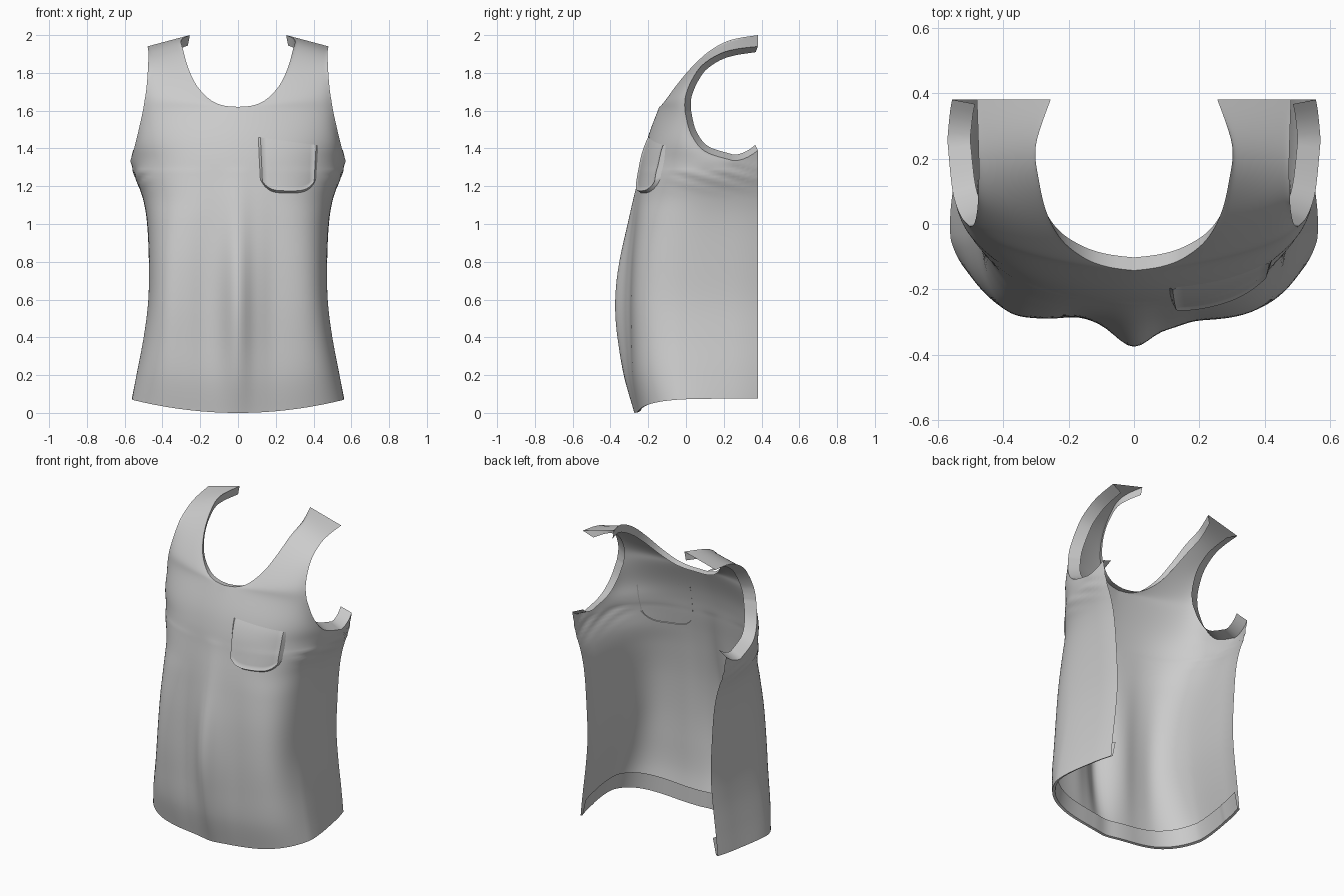
import bpy, bmesh, math
from mathutils import Vector
from mathutils.bvhtree import BVHTree

if "Cube" in bpy.data.objects:
    bpy.data.objects.remove(bpy.data.objects["Cube"])

# Row keys: front point (x,y,z), side point (x,y,z), roundness of the section
LOWER = [
    (0, -.255, 0, .582, .25, .075, 3.8), (0, -.285, .18, .545, .25, .22, 4.2),
    (0, -.293, .38, .506, .25, .40, 4.7), (0, -.295, .58, .480, .25, .59, 5.0),
    (0, -.288, .80, .476, .25, .80, 4.6), (0, -.272, 1.0, .484, .25, 1.0, 3.8),
    (0, -.258, 1.13, .504, .25, 1.13, 3.1), (0, -.240, 1.25, .543, .25, 1.25, 2.7),
    (0, -.228, 1.34, .568, .25, 1.335, 2.5)]
CHEST = [
    LOWER[-1], (0, -.216, 1.40, .554, .10, 1.385, 2.2),
    (0, -.193, 1.49, .530, .025, 1.48, 1.9), (0, -.142, 1.62, .503, -.006, 1.60, 1.55)]
STRAP = [
    CHEST[-1],
    (.08, -.131, 1.628, .495, -.006, 1.65, 1.5), (.15, -.105, 1.66, .487, .004, 1.70, 1.38),
    (.22, -.05, 1.735, .480, .035, 1.77, 1.2), (.265, .03, 1.83, .476, .085, 1.84, 1.1),
    (.29, .13, 1.92, .474, .17, 1.897, 1.05), (.30, .24, 1.975, .476, .26, 1.925, 1),
    (.255, .38, 2.0, .48, .38, 1.94, 1)]
NC, NS, SUB = 44, 5, 6


def spline(keys, sub):
    """Smooth interpolation through the row keys."""
    out = []
    for i in range(len(keys) - 1):
        p = [keys[max(0, min(len(keys) - 1, i + k))] for k in (-1, 0, 1, 2)]
        for s in range(sub):
            t = s / sub
            out.append([.5 * (2 * b + (c - a) * t + (2 * a - 5 * b + 4 * c - d) * t * t
                              + (3 * b - a - 3 * c + d) * t ** 3) for a, b, c, d in zip(*p)])
    return out + [list(keys[-1])]


def bump(v, mid, width):
    return math.exp(-((v - mid) / width) ** 2)


def folds(p):
    """Back taper, draped folds on the front, small creases under the arms."""
    x, y, z = p
    taper = .15 * max(0, 1 - z / .9) ** 2 + .03 * bump(z, .6, .4)
    x *= 1 - taper * max(0, y + .05) / .43
    drape = bump(z, .58, .48)
    front = max(0, min(1, (-y - .1) / .12))
    d = .08 * bump(x, .0, .08) + .012 * bump(x, -.38, .07) - .010 * bump(x, -.18, .06)
    d += .014 * bump(x, .12, .05)
    crease = .007 * math.sin(48 * z + 14 * y) * bump(z, 1.27, .07) * bump(abs(x), .53, .07)
    return Vector((x + math.copysign(crease, x), y - d * drape * front, z))


def section(k, sign, side):
    """One row from the front line to the side, evenly spaced."""
    x0, y0, z0, x1, y1, z1, n = k
    pts = []
    for i in range(301):
        th = math.pi / 2 * i / 300
        a = math.sin(th) ** (2 / n)
        b = 1 - max(0, math.cos(th)) ** (2 / n)
        pts.append(Vector((x0 + (x1 - x0) * a, y0 + (y1 - y0) * b,
                           z0 + (z1 - z0) * (a * a if side else a))))
    length = [0]
    for p, q in zip(pts, pts[1:]):
        length.append(length[-1] + (q - p).length)
    row, j = [], 0
    for c in range(NC + 1):
        target = length[-1] * c / NC
        while j < 299 and length[j + 1] < target:
            j += 1
        f = (target - length[j]) / max(1e-9, length[j + 1] - length[j])
        row.append(pts[j].lerp(pts[j + 1], min(1, f)))
    if side:
        lift = max(0, (z1 - 1.1) / .235) ** 2 * .055
        for c in range(1, NS + 1):
            s = c / NS
            row.append(Vector((x1 - .012 * s * s, .25 + .13 * s, z1 + lift * s * s)))
    return [folds((p.x * sign, p.y, p.z)) for p in row]


def add_grid(bm, rows):
    vs = [[bm.verts.new(p) for p in r] for r in rows]
    for r, q in zip(vs, vs[1:]):
        for i in range(min(len(r), len(q)) - 1):
            bm.faces.new((r[i], r[i + 1], q[i + 1], q[i]))


def finish(bm, name):
    bmesh.ops.remove_doubles(bm, verts=bm.verts, dist=.0004)
    bmesh.ops.recalc_face_normals(bm, faces=bm.faces)
    me = bpy.data.meshes.new(name)
    bm.to_mesh(me)
    ob = bpy.data.objects.new(name, me)
    bpy.context.collection.objects.link(ob)
    bpy.ops.object.select_all(action='DESELECT')
    ob.select_set(True)
    bpy.context.view_layer.objects.active = ob
    bpy.ops.object.shade_smooth_by_angle(angle=math.radians(35))


def band(bm, edge, *moves):
    rows = [edge] + [[m(p) for p in edge] for m in moves]
    for r in rows:
        for p in r:
            p.y = min(p.y, .38)
    add_grid(bm, rows)


# Shirt front, with turned-in bands along its edges
shirt, hem, neck, arm = (bmesh.new() for _ in range(4))
for sign in (1, -1):
    low = [section(k, sign, True) for k in spline(LOWER, 7)]
    up = [section(k, sign, False) for k in spline(CHEST, SUB)[1:] + spline(STRAP, SUB)[1:]]
    rows = low + up
    top = len(low) - 1              # row at the bottom of the armhole
    neck_row = top + 3 * SUB        # row at the bottom of the neckline
    # Relax the rows so belly, chest and straps run into each other
    for _ in range(16):
        old = [[p.copy() for p in r] for r in rows]
        for i in range(top - 4, len(rows) - 1):
            for c in range(1, NC):
                rows[i][c] = (old[i - 1][c] + old[i + 1][c] + old[i][c - 1] + old[i][c + 1]) / 4
            if i < neck_row:
                rows[i][0] = (old[i - 1][0] + old[i + 1][0] + old[i][1] * 2) / 4
                rows[i][0].x = 0
    add_grid(shirt, rows)

    # Hem turned up inside
    band(hem, [p.copy() for p in rows[0]],
         lambda p: Vector((p.x * .975, p.y + .012 * (p.y < .2), p.z + .005)),
         lambda p: Vector((p.x * .93, p.y + .012 * (p.y < .2), p.z + .11)))

    # Neck edge turned inward
    def neck_in(p):
        t = max(0, min(1, (p.z - 1.62) / .3))
        return Vector((p.x * (1 + .04 * t), p.y + .04 * (1 - t), p.z - .005 - .05 * t))
    band(neck, [r[0].copy() for r in rows[neck_row:]], neck_in)

    # Armhole edge turned inward
    def arm_in(p):
        d = Vector((0, .27 - p.y, 1.63 - p.z)).normalized() * .032
        return p + d + Vector((-.07 * sign, 0, 0))
    edge = rows[top][:NC:-1] + [r[NC] for r in rows[top:]]
    band(arm, [p.copy() for p in edge], arm_in)

tree = BVHTree.FromBMesh(shirt)

# Chest pocket that follows the shirt surface
pocket = bmesh.new()
N, M = 22, 20
rows = []
for j in range(M + 1):
    v = j / M
    row = []
    for i in range(N + 1):
        u = 2 * i / N - 1
        x = .266 + u * (.150 + .012 * v)
        bottom = 1.162 + .075 * abs(u) ** 4
        top = 1.46 - .022 * (u + 1)
        z = bottom + (top - bottom) * v
        hit = tree.ray_cast(Vector((x, -1, z)), Vector((0, 1, 0)))[0]
        y = hit.y if hit else -.15
        rim = i in (0, N) or j == 0
        seam = .007 if (i in (1, N - 1) or j == 1) else 0
        lift = -.004 if rim else .013 + seam - .013 * v ** 4
        row.append(Vector((x, y - lift, z)))
    rows.append(row)
add_grid(pocket, rows)

for bm, name in ((shirt, "shirt_front"), (hem, "hem_band"), (neck, "neck_band"),
                 (arm, "armhole_bands"), (pocket, "chest_pocket")):
    finish(bm, name)
